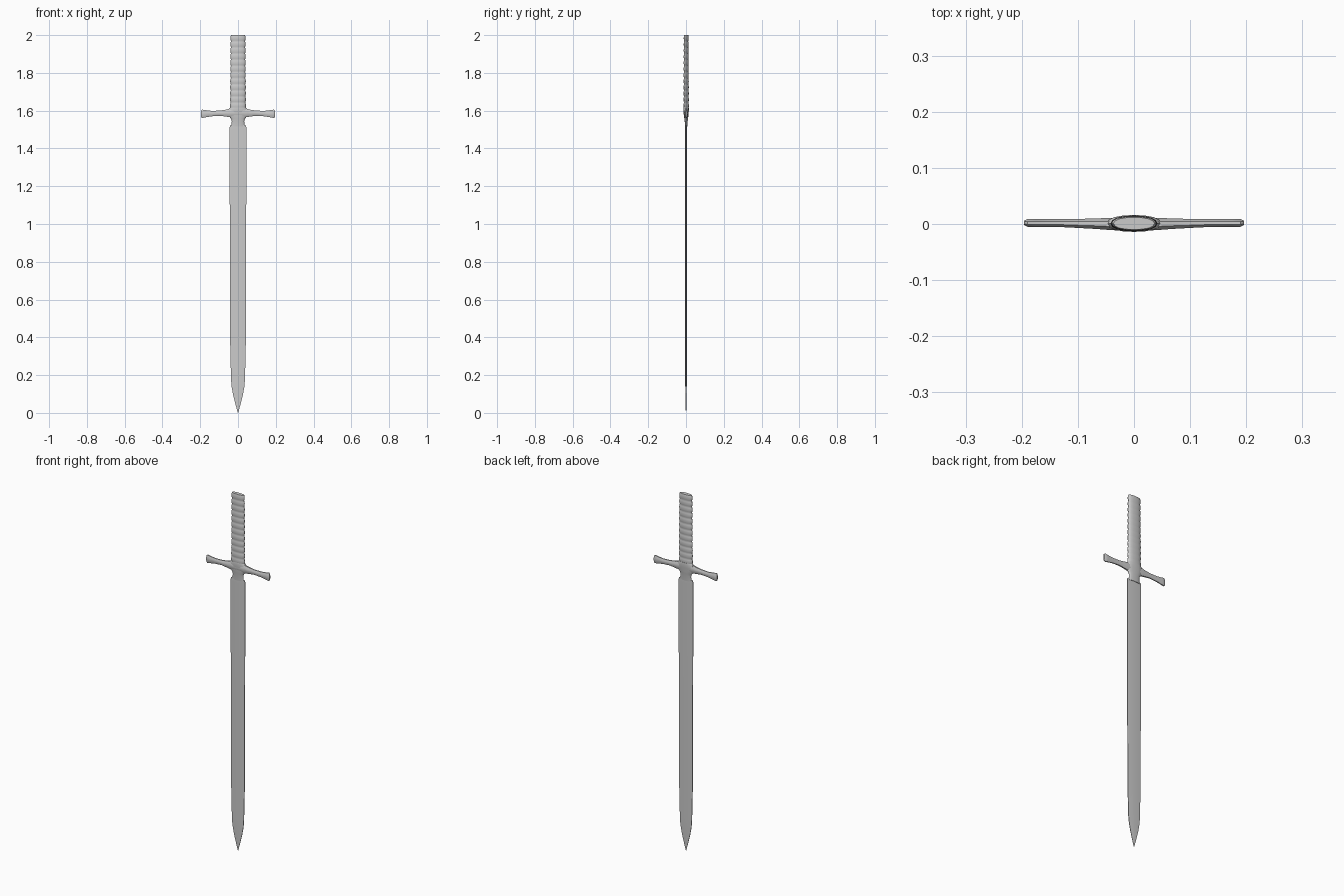
import bpy, bmesh, math

if "Cube" in bpy.data.objects:
    bpy.data.objects.remove(bpy.data.objects["Cube"])


def loft(name, rings, smooth=35):
    """Skin a list of equal-length closed rings and cap both ends."""
    bm = bmesh.new()
    loops = [[bm.verts.new(p) for p in ring] for ring in rings]
    n = len(loops[0])
    for a, b in zip(loops, loops[1:]):
        for i in range(n):
            j = (i + 1) % n
            bm.faces.new((a[i], a[j], b[j], b[i]))
    bm.faces.new(loops[0])
    bm.faces.new(loops[-1])
    bmesh.ops.recalc_face_normals(bm, faces=bm.faces)
    mesh = bpy.data.meshes.new(name)
    bm.to_mesh(mesh)
    bm.free()
    obj = bpy.data.objects.new(name, mesh)
    bpy.context.collection.objects.link(obj)
    bpy.ops.object.select_all(action='DESELECT')
    obj.select_set(True)
    bpy.context.view_layer.objects.active = obj
    if smooth:
        bpy.ops.object.shade_smooth_by_angle(angle=math.radians(smooth))
    return obj


# Blade: diamond section with blunt edges, tapering to the point
def blade_ring(z, w, t):
    e = t * 0.4
    return [(-w, -e, z), (0, -t, z), (w, -e, z), (w, e, z), (0, t, z), (-w, e, z)]


blade = [(0.0, 0.001, 0.001), (0.04, 0.012, 0.002), (0.09, 0.025, 0.003),
         (0.14, 0.034, 0.004), (0.18, 0.037, 0.004), (0.35, 0.041, 0.004),
         (0.9, 0.043, 0.0045), (1.50, 0.045, 0.005), (1.52, 0.043, 0.005),
         (1.525, 0.036, 0.005)]
loft("blade", [blade_ring(*s) for s in blade], 20)


# Lens-like section with chamfered shoulders, shared by neck and grip
def lens_ring(z, w, t, yc=0.001):
    half = [(1.0, 0.0), (0.93, 0.42), (0.72, 0.76), (0.38, 0.95), (0.0, 1.0)]
    upper = half + [(-x, y) for x, y in half[-2::-1]]
    lower = [(-x, -y) for x, y in upper[1:-1]]
    return [(x * w, yc + y * t, z) for x, y in upper + lower]


# Neck between blade and guard, flaring into the guard
neck = [(1.515, 0.034, 0.006), (1.545, 0.033, 0.008), (1.558, 0.037, 0.010),
        (1.568, 0.046, 0.011), (1.59, 0.050, 0.013), (1.608, 0.048, 0.015),
        (1.618, 0.041, 0.014)]
loft("neck", [lens_ring(*s) for s in neck])

# Grip: stacked rounded ridges, slightly slimmer at the top
ridges, z0, z1 = 12, 1.61, 2.0
steps = ridges * 6
grip = []
for i in range(steps + 1):
    f = i / steps
    bulge = abs(math.sin(math.pi * f * ridges)) ** 0.7
    grip.append(lens_ring(z0 + (z1 - z0) * f,
                          0.0385 - 0.002 * f + 0.0035 * bulge,
                          0.0118 - 0.001 * f + 0.0022 * bulge))
loft("grip", grip, 50)


# Crossguard: octagonal sections along x, mirrored, with flared ends
def guard_ring(x, zlo, zhi, ylo, yhi):
    c = 0.3
    pts = [(c, 0), (1 - c, 0), (1, c), (1, 1 - c), (1 - c, 1), (c, 1), (0, 1 - c), (0, c)]
    return [(x, ylo + u * (yhi - ylo), zlo + v * (zhi - zlo)) for u, v in pts]


half = [(0.0, 1.565, 1.615, -0.012, 0.011), (0.04, 1.565, 1.612, -0.011, 0.011),
        (0.065, 1.569, 1.605, -0.009, 0.010), (0.10, 1.573, 1.600, -0.007, 0.009),
        (0.14, 1.570, 1.599, -0.005, 0.009), (0.175, 1.564, 1.603, -0.005, 0.009),
        (0.190, 1.561, 1.606, -0.005, 0.009), (0.196, 1.566, 1.601, -0.002, 0.006)]
full = [(-s[0],) + s[1:] for s in half[:0:-1]] + half
loft("crossguard", [guard_ring(*s) for s in full])
